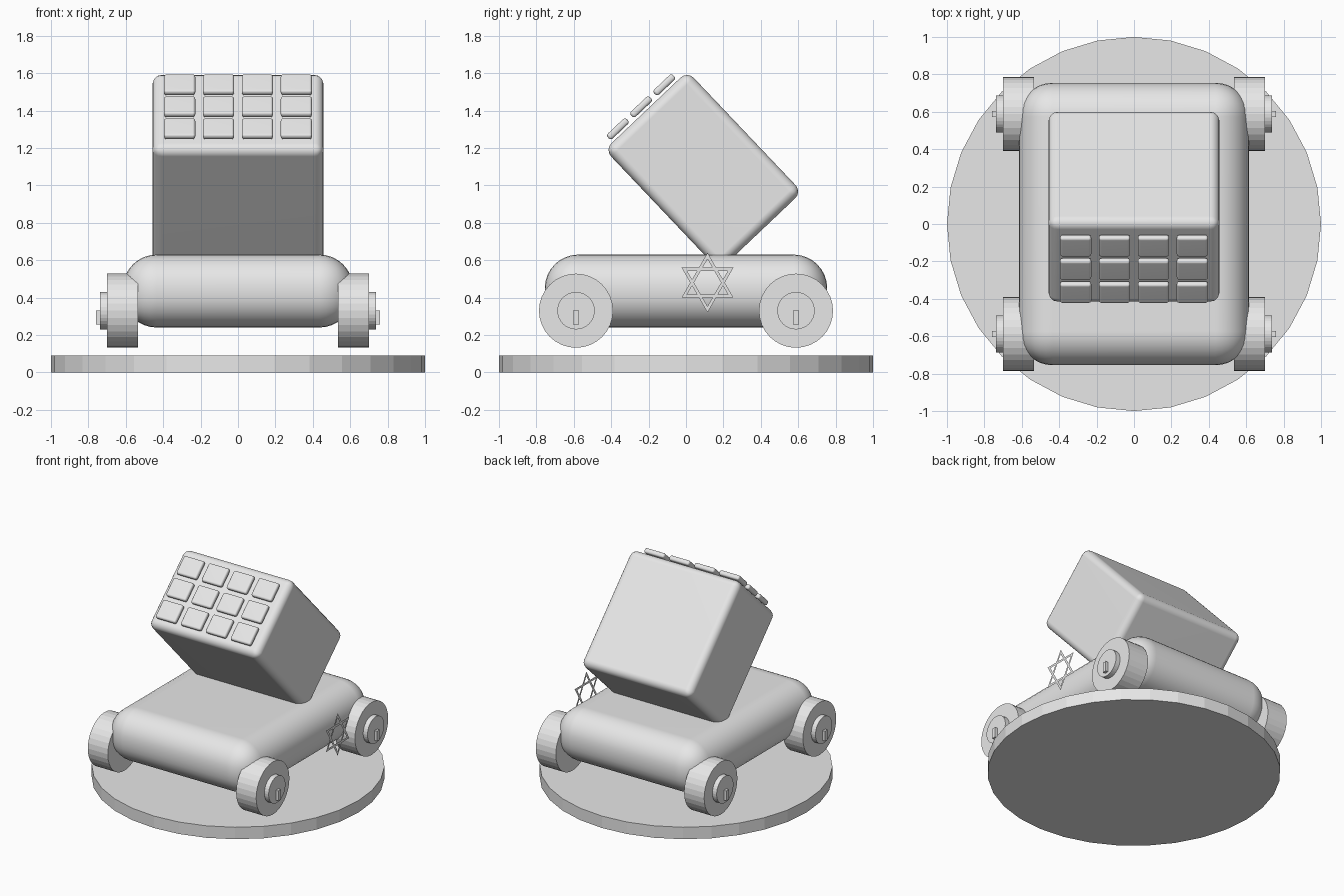
import bpy, bmesh
from math import radians, sin, cos, pi
from mathutils import Matrix, Vector

if "Cube" in bpy.data.objects:
    bpy.data.objects.remove(bpy.data.objects["Cube"])

grey = bpy.data.materials.new("light_grey")
grey.use_nodes = True
grey.diffuse_color = (0.8, 0.8, 0.8, 1)
grey.node_tree.nodes["Principled BSDF"].inputs["Base Color"].default_value = (0.8, 0.8, 0.8, 1)


def finish(name, bm, matrix=Matrix(), smooth=False):
    bm.transform(matrix)
    for f in bm.faces:
        f.smooth = smooth
    mesh = bpy.data.meshes.new(name)
    bm.to_mesh(mesh)
    bm.free()
    mesh.materials.append(grey)
    obj = bpy.data.objects.new(name, mesh)
    bpy.context.collection.objects.link(obj)
    if smooth:
        obj.modifiers.new("face_normals", 'WEIGHTED_NORMAL')
    return obj


def box(name, size, matrix, radius=0, segments=4):
    bm = bmesh.new()
    bmesh.ops.create_cube(bm, size=1, matrix=Matrix.Diagonal((*size, 1)))
    if radius:
        bmesh.ops.bevel(bm, geom=bm.edges[:], offset=radius, segments=segments,
                        profile=0.5, affect='EDGES')
    return finish(name, bm, matrix, radius > 0)


def cylinder(name, radius, depth, matrix):
    bm = bmesh.new()
    bmesh.ops.create_cone(bm, cap_ends=True, segments=32, radius1=radius,
                          radius2=radius, depth=depth)
    return finish(name, bm, matrix)


move = Matrix.Translation

# Round stand and cushion-like chassis
cylinder("stand", 1, 0.09, move((0, 0, 0.045)) @ Matrix.Rotation(pi / 2, 4, 'Z'))
box("chassis", (1.23, 1.51, 0.39), move((0, 0, 0.435)), 0.18, 8)

# Wheels with hubs and pins, mirrored to all four corners
axle = Matrix.Rotation(pi / 2, 4, 'Y')
for sx, side in ((1, "left"), (-1, "right")):
    for sy, end in ((-1, "front"), (1, "rear")):
        y = sy * 0.588
        label = f"{end}_{side}"
        cylinder(label + "_wheel", 0.198, 0.167, move((sx * 0.618, y, 0.33)) @ axle)
        cylinder(label + "_hub", 0.1, 0.06, move((sx * 0.707, y, 0.33)) @ axle)
        box(label + "_pin", (0.05, 0.03, 0.075), move((sx * 0.733, y, 0.293)))

# Tilted launcher pod: local y runs down its length, local z across it
pod = move((0, 0.0925, 1.078)) @ Matrix.Rotation(radians(-46.5), 4, 'X')
box("pod", (0.915, 0.89, 0.61), pod, 0.05)

# Grid of hatch panels just off the raised end of the pod
for row in (-1, 0, 1):
    for col in range(4):
        spot = move(((col - 1.5) * 0.208, -0.477, row * 0.171 - 0.006))
        box(f"hatch_{row + 2}_{col + 1}", (0.167, 0.037, 0.14), pod @ spot, 0.014, 3)

# Flat star on one side, made of two triangular frames
bm = bmesh.new()
for turn in (0, pi):
    rings = []
    for r in (0.16, 0.126):
        rings.append([bm.verts.new((0, r * sin(turn + k * 2 * pi / 3),
                                    r * cos(turn + k * 2 * pi / 3))) for k in range(3)])
    outer, inner = rings
    for k in range(3):
        n = (k + 1) % 3
        bm.faces.new((outer[n], outer[k], inner[k], inner[n]))
bm.normal_update()
for f in bm.faces:
    if f.normal.dot(Vector((1, 0, 0))) < 0:
        f.normal_flip()
finish("side_star", bm, move((0.75, 0.115, 0.48)))
